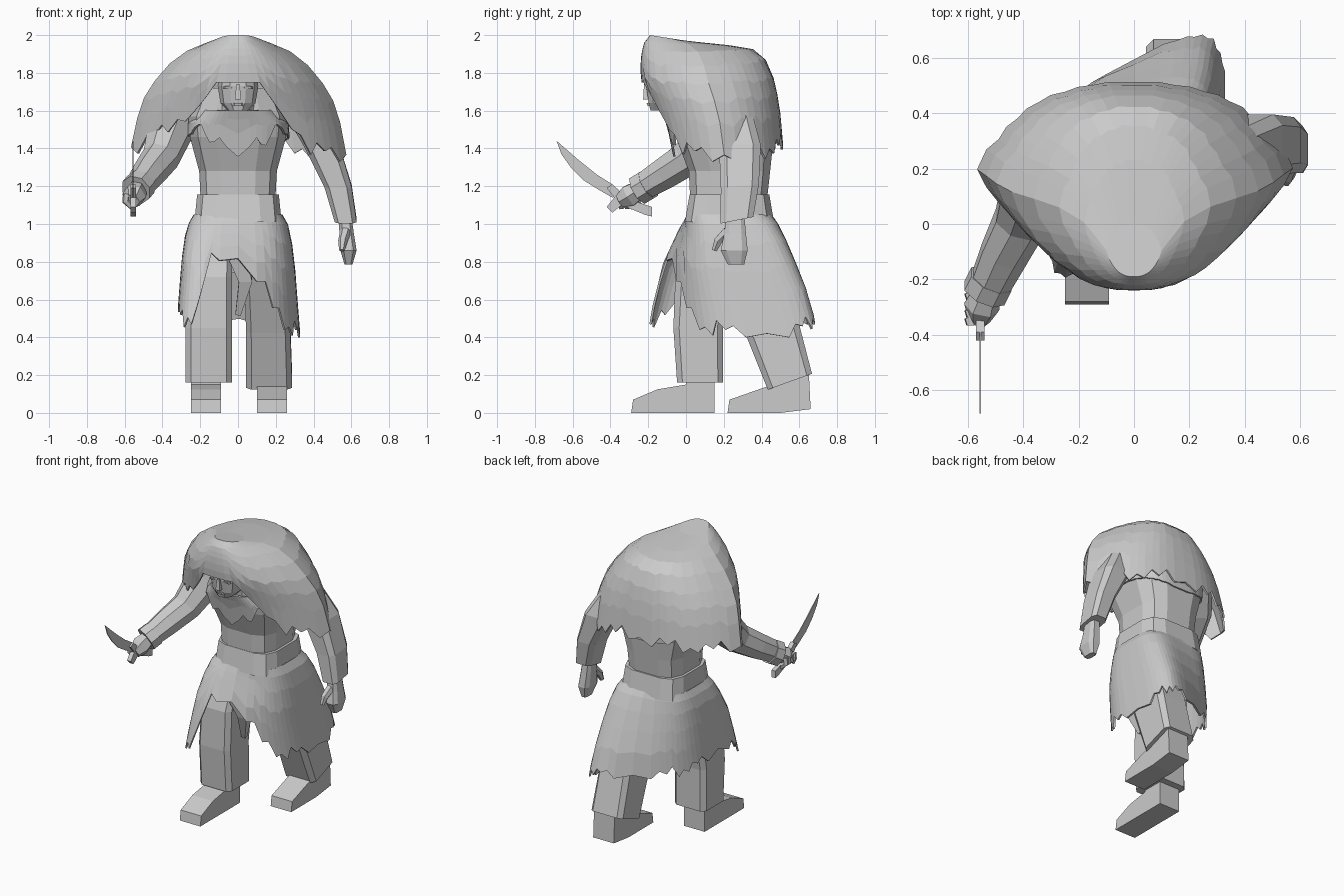
import bpy, bmesh, math, random
from mathutils import Vector

random.seed(4)
if "Cube" in bpy.data.objects:
    bpy.data.objects.remove(bpy.data.objects["Cube"])

grey = bpy.data.materials.new("plain_grey")
grey.use_nodes = True
colour = (.6, .6, .6, 1)
grey.diffuse_color = colour
grey.node_tree.nodes["Principled BSDF"].inputs["Base Color"].default_value = colour


def finish(name, bm, thickness=0):
    """Turn a bmesh into a flat shaded object, thickened when it is cloth."""
    bmesh.ops.remove_doubles(bm, verts=bm.verts, dist=.0005)
    bmesh.ops.recalc_face_normals(bm, faces=bm.faces)
    mesh = bpy.data.meshes.new(name)
    bm.to_mesh(mesh)
    bm.free()
    mesh.materials.append(grey)
    obj = bpy.data.objects.new(name, mesh)
    bpy.context.collection.objects.link(obj)
    if thickness:
        cloth = obj.modifiers.new("cloth_thickness", "SOLIDIFY")
        cloth.thickness = thickness
    return obj


def skin(bm, rings, start=True, end=True):
    """Bridge closed rings of points and cap the ends."""
    rows = [[bm.verts.new(p) for p in ring] for ring in rings]
    count = len(rows[0])
    for a, b in zip(rows, rows[1:]):
        for i in range(count):
            j = (i + 1) % count
            bm.faces.new((a[i], a[j], b[j], b[i]))
    if start:
        bm.faces.new(rows[0])
    if end:
        bm.faces.new(rows[-1])


def power(value, exponent):
    return math.copysign(abs(value) ** exponent, value)


def loft(name, rings, sides=8, squareness=.5):
    """Stack level rings given as x centre, half width, front, back, height, tilt."""
    bm, rows = bmesh.new(), []
    for x, half, front, back, z, tilt in rings:
        row, mid, deep = [], (front + back) / 2, (back - front) / 2
        for i in range(sides):
            a = math.tau * (i + .5) / sides
            v = power(math.cos(a), squareness)
            row.append((x + half * power(math.sin(a), squareness), mid - deep * v, z - tilt * deep * v))
        rows.append(row)
    skin(bm, rows)
    return finish(name, bm)


def tube(name, stations, sides=6):
    """Round limb through stations given as x, y, z, radius."""
    bm, rows = bmesh.new(), []
    points = [Vector(s[:3]) for s in stations]
    for i, point in enumerate(points):
        along = points[min(i + 1, len(points) - 1)] - points[max(i - 1, 0)]
        side = along.cross(Vector((1, 0, 0))).normalized()
        other = along.cross(side).normalized()
        rows.append([point + stations[i][3] * (side * math.cos(a) + other * math.sin(a))
                     for a in (math.tau * (k + .5) / sides for k in range(sides))])
    skin(bm, rows)
    return finish(name, bm)


def plate(name, outline, x, half):
    """Side outline of y, z points given a width along x."""
    bm = bmesh.new()
    skin(bm, [[(x + s * half, y, z) for y, z in outline] for s in (-1, 1)])
    return finish(name, bm)


def ramp(keys, value):
    """Linear lookup in a list of position, result pairs."""
    for (a, p), (b, q) in zip(keys, keys[1:]):
        if value <= b:
            return p + (q - p) * (value - a) / (b - a)
    return keys[-1][1]


def drape(name, levels, hem, jag, columns, exponent=.75, taper=0, shear=0, closed=False, smooth_front=0):
    """Cloth hung from rings of half width, front, back, front z, back z, cut at a ragged hem."""
    last = len(levels) - 1

    def at(angle, t):
        i = min(int(t), last - 1)
        half, front, back, z_front, z_back = (p + (q - p) * (t - i) for p, q in zip(levels[i], levels[i + 1]))
        v = power(math.cos(angle), exponent)
        x = half * power(math.sin(angle), exponent) * (1 - taper * abs(v))
        y = (front + back) / 2 - (back - front) / 2 * v + shear * x * t / last
        return Vector((x, y, z_front + (z_back - z_front) * (1 - v) / 2))

    bm, strands = bmesh.new(), []
    for c in range(columns):
        degrees = -180 + 360 * c / columns
        angle = math.radians(degrees)
        cut = ramp(hem, degrees)
        if c % 3 and abs(degrees) > smooth_front:
            cut += jag * random.uniform(.4, 1) * (-1) ** c
        t = 0
        while t < last and at(angle, t).z > cut:
            t += .02
        strands.append([at(angle, t * k / (last + 1)) for k in range(last + 2)])
    skin(bm, list(zip(*strands)), closed, False)
    return finish(name, bm, .012)


# Body
loft("torso", [(0, .2, .02, .43, 1.1, 0), (0, .21, .01, .45, 1.28, 0), (0, .26, -.06, .47, 1.46, 0),
               (0, .27, -.08, .46, 1.57, 0), (0, .2, -.08, .4, 1.72, 0)], 12, .6)
loft("belt", [(0, .235, -.01, .47, 1.01, 0), (0, .22, .015, .445, 1.155, 0)], 12, .5)
loft("hips", [(0, .2, .03, .43, 1.04, 0), (0, .2, .05, .43, .86, 0), (0, .12, .08, .4, .74, 0)], 10)
drape("chest_wrap", [(.2, -.13, .44, 1.6, 1.62), (.28, -.1, .48, 1.52, 1.52), (.255, -.06, .47, 1.32, 1.32)],
      [(-180, 1.4), (-60, 1.48), (-38, 1.54), (-22, 1.42), (-12, 1.46), (0, 1.36),
       (12, 1.46), (22, 1.4), (38, 1.54), (60, 1.48), (180, 1.4)], 0, 60, .65)

# Head and face
loft("head", [(0, .055, -.19, 0, 1.6, 0), (0, .095, -.2, .05, 1.64, 0), (0, .11, -.215, .1, 1.73, 0),
              (0, .1, -.21, .1, 1.86, 0)], 12, .7)
loft("neck", [(0, .1, -.1, .15, 1.5, 0), (0, .09, -.12, .12, 1.68, 0)])
loft("nose", [(0, .02, -.23, -.19, 1.66, 0), (0, .01, -.225, -.19, 1.74, 0)], 4)
loft("mouth", [(0, .03, -.205, -.18, 1.625, 0), (0, .025, -.209, -.18, 1.64, 0)], 6)
for side, label in ((-1, "right"), (1, "left")):
    loft(label + "_eyelid", [(side * .052, .028, -.21, -.18, 1.715, 0), (side * .052, .024, -.215, -.18, 1.73, 0)], 6)

# Hooded cloak
drape("hooded_cloak",
      [(.1, -.19, 0, 2, 1.97), (.2, -.225, .29, 1.955, 1.94), (.32, -.24, .4, 1.875, 1.915),
       (.43, -.24, .46, 1.76, 1.79), (.5, -.19, .485, 1.65, 1.68), (.545, -.14, .505, 1.5, 1.55),
       (.585, -.1, .52, 1.28, 1.33)],
      [(-180, 1.44), (-110, 1.42), (-80, 1.4), (-55, 1.52), (-32, 1.6), (-25, 1.6), (-19, 1.75), (19, 1.75),
       (25, 1.6), (32, 1.58), (50, 1.43), (80, 1.36), (110, 1.38), (180, 1.44)],
      .055, 48, .75, .28, 0, True, 33)

# Ragged skirt, swept forward on the right and back on the left
drape("ragged_skirt",
      [(.235, .005, .455, 1.05, 1.05), (.275, -.02, .49, .98, .98), (.3, -.08, .54, .8, .8), (.315, -.1, .59, .6, .6),
       (.335, -.11, .6, .35, .35)],
      [(-180, .5), (-120, .55), (-90, .58), (-60, .5), (-28, .52), (-19, .8), (-12, .85), (0, .82), (10, .72),
       (22, .56), (45, .46), (90, .42), (130, .5), (180, .5)],
      .05, 48, .55, 0, .6)
tube("loin_flap", [(-.02, .04, .96, .06), (-.01, 0, .84, .07), (.04, .02, .7, .05), (0, .07, .52, .02)], 4)

# Trousers and shoes
loft("right_trouser", [(-.155, .125, -.05, .2, .16, 0), (-.155, .125, -.07, .2, .45, 0),
                       (-.15, .12, -.06, .24, .72, 0), (-.13, .1, .02, .3, .95, 0)], 8, .3)
loft("left_trouser", [(.165, .125, .43, .67, .165, .36), (.16, .12, .31, .6, .45, .2),
                      (.14, .11, .17, .5, .75, .1), (.12, .1, .1, .42, .95, 0)], 8, .3)
plate("right_shoe", [(.15, 0), (-.29, 0), (-.28, .07), (-.15, .125), (0, .15), (0, .2), (.15, .2)], -.17, .08)
plate("left_shoe", [(.66, .02), (.5, 0), (.22, 0), (.23, .07), (.43, .14), (.5, .2), (.65, .22)], .18, .08)

# Hanging left arm
loft("left_sleeve", [(.57, .06, .18, .36, 1.02, .2), (.53, .075, .18, .39, 1.2, .1), (.44, .1, .17, .4, 1.42, 0),
                     (.31, .1, .14, .34, 1.64, 0)])
loft("left_hand", [(.585, .022, .22, .31, .785, 0), (.585, .045, .18, .33, .86, 0), (.575, .04, .2, .32, .95, 0),
                   (.565, .035, .21, .31, 1.06, 0)], 8, .6)
tube("left_thumb", [(.57, .22, .96, .03), (.555, .17, .91, .025), (.55, .15, .86, .015)])

# Raised right arm
tube("right_sleeve", [(-.28, .26, 1.64, .12), (-.36, .15, 1.5, .125), (-.41, .01, 1.35, .1), (-.47, -.11, 1.27, .09),
                      (-.53, -.24, 1.19, .075)], 8)
tube("right_cuff", [(-.515, -.2, 1.21, .085), (-.54, -.25, 1.18, .085)], 8)
tube("right_hand", [(-.53, -.24, 1.19, .05), (-.55, -.3, 1.15, .065), (-.56, -.35, 1.12, .04)])
for k in range(4):
    y = -.26 - .03 * k
    tube("right_finger", [(-.59, y, 1.16, .02), (-.595, y, 1.12, .02), (-.56, y + .01, 1.09, .018)], 5)

# Curved knife
plate("knife_handle", [(-.18, 1.04), (-.18, 1.09), (-.3, 1.13), (-.39, 1.21), (-.42, 1.19), (-.38, 1.14),
                       (-.42, 1.09), (-.39, 1.06), (-.34, 1.1), (-.22, 1.05)], -.555, .015)
plate("knife_blade", [(-.36, 1.15), (-.39, 1.21), (-.47, 1.26), (-.57, 1.34), (-.685, 1.44), (-.66, 1.37), (-.61, 1.3),
                      (-.54, 1.23), (-.46, 1.18), (-.39, 1.14)], -.555, .003)
